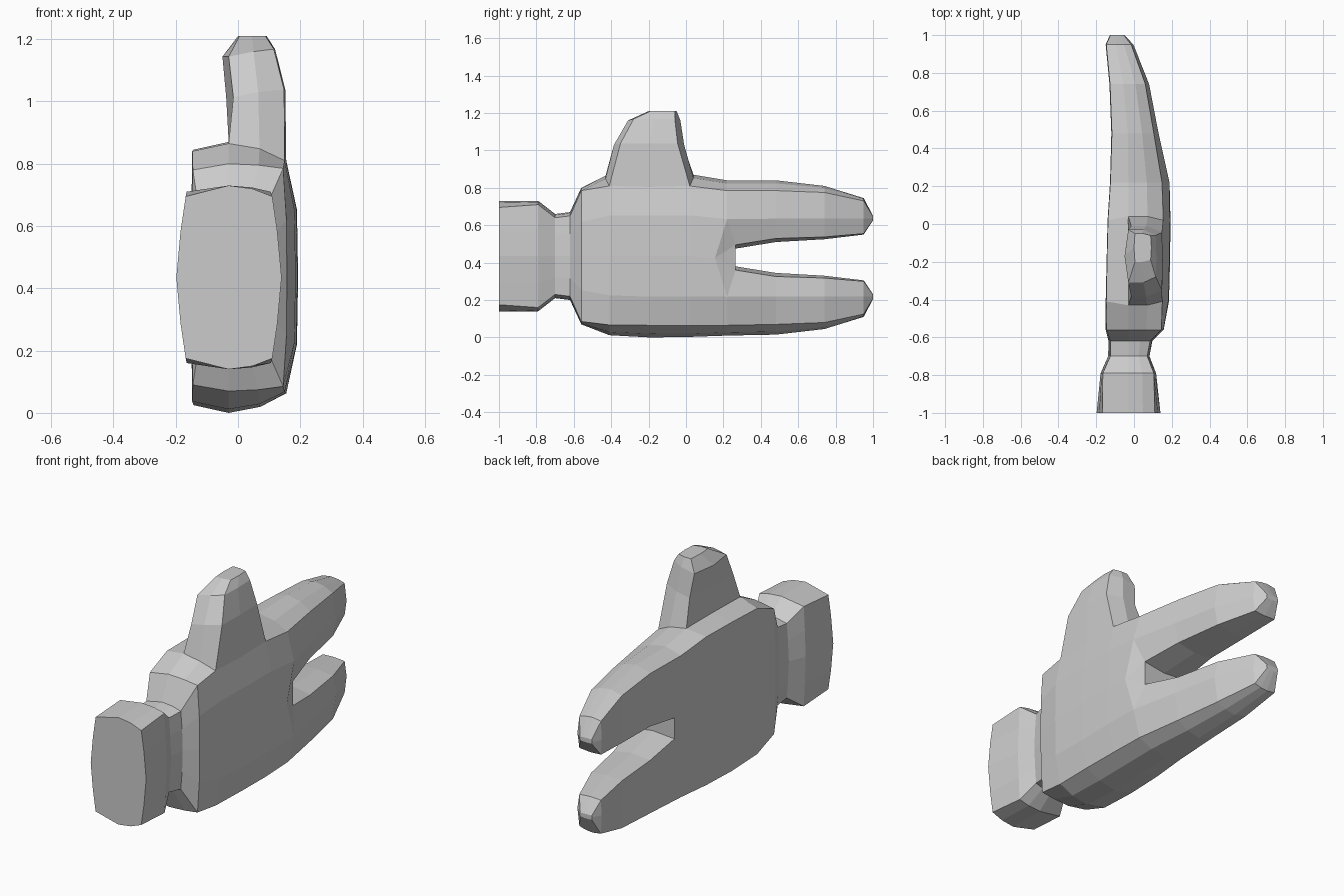
import bpy, bmesh

if "Cube" in bpy.data.objects:
    bpy.data.objects.remove(bpy.data.objects["Cube"])

bm = bmesh.new()


def add(points):
    return [bm.verts.new(p) for p in points]


def bridge(a, b):
    n = len(a)
    for i in range(n):
        j = (i + 1) % n
        bm.faces.new((a[i], a[j], b[j], b[i]))


def body_ring(y, xl, xr, bulge_l, bulge_r, zb, zt, cl, cr, side):
    """14-point cross-section: 4 across bottom, 3 up each side, 4 across top."""
    h = zt - zb
    m1 = -0.03
    m2 = m1 + (xr - m1) * 0.55
    z1, z2, z3 = zb + h * 0.25, zb + h * 0.5, zb + h * 0.75
    cm = cr * 0.3
    return add([(xl, y, zb + cl), (m1, y, zb), (m2, y, zb + cm), (xr, y, zb + cr),
                (xr + bulge_r * side, y, z1), (xr + bulge_r, y, z2), (xr + bulge_r * side, y, z3),
                (xr, y, zt - cr), (m2, y, zt - cm), (m1, y, zt), (xl, y, zt - cl),
                (xl - bulge_l * side, y, z3), (xl - bulge_l, y, z2), (xl - bulge_l * side, y, z1)])


# Cuff, wrist and palm as one loft along y
stations = [
    (-1.00, -.168, .11, .03, .03, .14, .73, .035, .035, .55),
    (-.79, -.165, .105, .012, .012, .14, .73, .02, .02, .55),
    (-.70, -.125, .07, .012, .012, .21, .66, .02, .02, .55),
    (-.62, -.125, .085, .010, .012, .20, .67, .02, .02, .7),
    (-.56, -.145, .145, .005, .012, .07, .80, .02, .015, .9),
    (-.41, -.147, .15, .003, .035, .012, .865, .025, .055, .9),
    (-.19, -.143, .155, .002, .036, .0, .87, .025, .065, .9),
    (.02, -.138, .155, .002, .038, .003, .87, .025, .06, .9),
    (.22, -.125, .148, .002, .042, .01, .84, .025, .055, .95),
]
rings = [body_ring(*s) for s in stations]
bm.faces.new(rings[0])
for r in (5, 7):
    for i in (8, 9):
        rings[r][i].co.y += -0.02 if r == 5 else 0.02

THUMB = (5, 6)          # station gaps left open on top for the thumb
for r in range(len(rings) - 1):
    a, b = rings[r], rings[r + 1]
    for i in range(14):
        if r in THUMB and i in (7, 8):
            continue
        j = (i + 1) % 14
        bm.faces.new((a[i], a[j], b[j], b[i]))

# Thumb grown from the opening
f, m, k = rings[5], rings[6], rings[7]
prev = [f[9], f[8], f[7], m[7], k[7], k[8], k[9], m[9]]
for z, y0, y1, xl, xi, xm, xr, dy in [
        (1.03, -.385, -.01, -.038, -.015, .065, .148, .035),
        (1.16, -.31, -.03, -.05, -.03, .05, .115, .03),
        (1.21, -.20, -.05, .0, .005, .045, .088, .01)]:
    ym = (y0 + y1) / 2
    t = 0.008 if z < 1.2 else 0
    cur = add([(xi, y0, z - 2 * t), (xm, y0, z), (xr, y0 + dy, z + t), (xr + .004, ym, z + t),
               (xr, y1 - dy, z + t), (xm, y1, z), (xi, y1, z - 2 * t), (xl, ym, z - 2 * t)])
    bridge(prev, cur)
    prev = cur
bm.faces.new(prev)

# Two fingers, the upper one a mirror of the lower about z = 0.4275
end = rings[-1]
end[5].co.y = end[12].co.y = 0.155


def finger(base, flip):
    def fz(z):
        return 0.855 - z if flip else z
    inner = add([(.15, .265, fz(.36)), (.02, .265, fz(.38)), (-.115, .265, fz(.37))])
    last = base + inner
    for y, xl, xr, bulge, zo, zi, c in [
            (.48, -.117, .105, .025, .015, .345, .055),
            (.74, -.127, .06, .02, .045, .33, .035),
            (.95, -.147, -.015, .012, .11, .305, .015),
            (1.0, -.125, -.055, .004, .205, .23, .004)]:
        w = xr - xl
        zc = .22
        cur = add([(x, y, fz(z)) for x, z in [
            (xl - .003, zc), (xl, zo + c * .5), (xl + w * .38, zo), (xl + w * .72, zo + c * .3),
            (xr, zo + c), (xr + bulge, zc), (xr, zi - c * .35), (xl + w * .5, zi), (xl, zi - c * .2)]])
        bridge(last, cur)
        last = cur
    bm.faces.new(last)
    return inner


low = finger([end[i] for i in (13, 0, 1, 2, 3, 4)], False)
top = finger([end[i] for i in (11, 10, 9, 8, 7, 6)], True)

# Web between the fingers
for i in (0, 1):
    bm.faces.new((low[i], low[i + 1], top[i + 1], top[i]))
for side, lo, mid, hi in ((0, 4, 5, 6), (2, 13, 12, 11)):
    bm.faces.new((end[lo], end[mid], low[side]))
    bm.faces.new((low[side], end[mid], top[side]))
    bm.faces.new((top[side], end[mid], end[hi]))

bmesh.ops.recalc_face_normals(bm, faces=bm.faces[:])
mesh = bpy.data.meshes.new("hand")
bm.to_mesh(mesh)
bm.free()
bpy.context.collection.objects.link(bpy.data.objects.new("hand", mesh))
